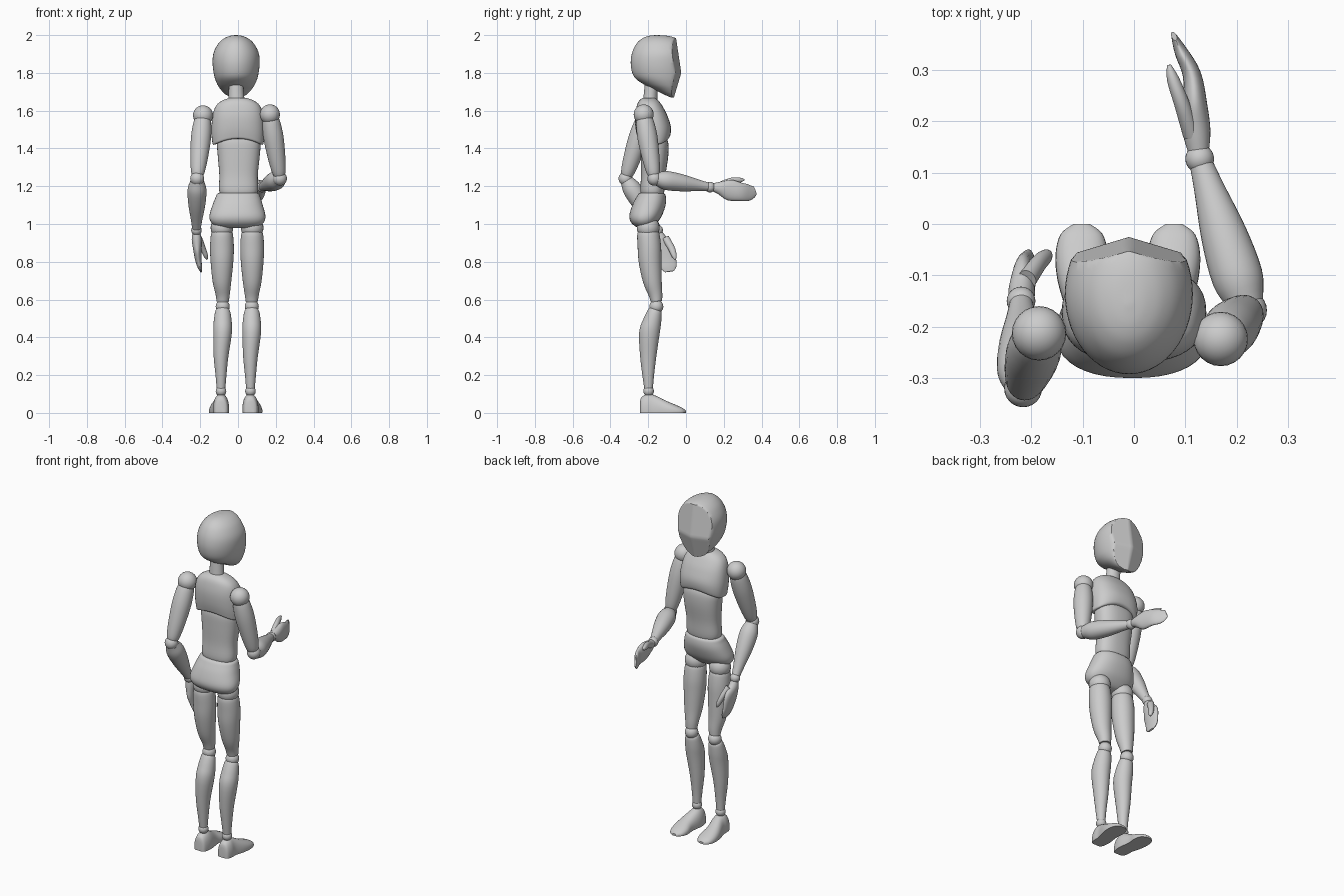
import bpy, bmesh, math
from mathutils import Vector


def spline(rows, sub):
    """Catmull-Rom interpolation of every column."""
    out = []
    n = len(rows)
    for i in range(n - 1):
        p = [rows[max(0, min(n - 1, i + k))] for k in (-1, 0, 1, 2)]
        for j in range(sub):
            t = j / sub
            out.append([0.5 * (2 * b + (c - a) * t + (2 * a - 5 * b + 4 * c - d) * t * t
                               + (3 * b - a - 3 * c + d) * t ** 3) for a, b, c, d in zip(*p)])
    out.append(list(rows[-1]))
    return out


def finish(bm, name, angle=40):
    bmesh.ops.recalc_face_normals(bm, faces=bm.faces)
    me = bpy.data.meshes.new(name)
    bm.to_mesh(me)
    bm.free()
    ob = bpy.data.objects.new(name, me)
    bpy.context.collection.objects.link(ob)
    bpy.ops.object.select_all(action='DESELECT')
    ob.select_set(True)
    bpy.context.view_layer.objects.active = ob
    bpy.ops.object.shade_smooth_by_angle(angle=math.radians(angle))
    return ob


def loft(name, rows, side=(1, 0, 0), tangent=None, segs=28, sub=4, power=2.0, shape=None):
    """Skin elliptical rings (x, y, z, half width along side, half depth)."""
    rows = spline(rows, sub)
    bm = bmesh.new()
    rings = []
    for i, (x, y, z, a, b) in enumerate(rows):
        lo, hi = rows[max(0, i - 1)], rows[min(len(rows) - 1, i + 1)]
        t = Vector(tangent) if tangent else (Vector(hi[:3]) - Vector(lo[:3])).normalized()
        s = Vector(side)
        s = (s - t * s.dot(t)).normalized()
        d = t.cross(s)
        ring = []
        for k in range(segs):
            ang = 2 * math.pi * k / segs
            c, n = math.cos(ang), math.sin(ang)
            u = math.copysign(abs(c) ** (2 / power), c) * max(a, 0.001)
            v = math.copysign(abs(n) ** (2 / power), n) * max(b, 0.001)
            co = Vector((x, y, z)) + s * u + d * v
            ring.append(bm.verts.new(shape(co) if shape else co))
        rings.append(ring)
    for r, q in zip(rings, rings[1:]):
        for k in range(segs):
            m = (k + 1) % segs
            bm.faces.new((r[k], r[m], q[m], q[k]))
    bm.faces.new(rings[0])
    bm.faces.new(rings[-1])
    return finish(bm, name)


def body(name, rows, **kw):
    """Horizontal rings given as (x centre, z, half width, y back, y front)."""
    return loft(name, [(x, (b + f) / 2, z, w, (f - b) / 2) for x, z, w, b, f in rows],
                tangent=(0, 0, 1), **kw)


def limb(name, p0, p1, profile, side=(1, 0, 0)):
    p0, p1 = Vector(p0), Vector(p1)
    loft(name, [(*p0.lerp(p1, t), r, r) for t, r in profile], side=side)


def ball(name, loc, r):
    bm = bmesh.new()
    bmesh.ops.create_uvsphere(bm, u_segments=24, v_segments=14, radius=r)
    bmesh.ops.translate(bm, verts=bm.verts, vec=loc)
    finish(bm, name)


# head with a two-plane flat face
def face(co):
    z = co.z
    front = -0.025 - (0.15 * (z - 1.8) if z > 1.8 else 0.3 * (1.8 - z))
    co.y = min(co.y, front - 0.3 * abs(co.x + 0.01))
    return co


body("head", [(-.01, 1.67, .02, -.08, -.055), (-.01, 1.685, .055, -.115, -.04), (-.01, 1.71, .08, -.165, -.015),
              (-.01, 1.74, .1, -.225, 0), (-.01, 1.78, .115, -.275, .015), (-.01, 1.84, .124, -.292, .02),
              (-.01, 1.9, .121, -.287, .015), (-.01, 1.95, .098, -.265, -.01), (-.01, 1.98, .068, -.235, -.045),
              (-.01, 1.995, .035, -.2, -.09), (-.01, 2.0, .005, -.16, -.15)], segs=56, sub=5, shape=face)
loft("neck", [(-.006, -.19, 1.62, .046, .04), (-.009, -.188, 1.68, .041, .036), (-.011, -.18, 1.78, .036, .034)])


# chest, its lower rim arched upwards in the middle
def arch(co):
    f = max(0, (1.56 - co.z) / 0.14)
    co.z += 0.035 * f * max(0, 1 - (co.x / .13) ** 2)
    return co


body("chest", [(0, 1.415, .09, -.225, -.125), (0, 1.418, .128, -.252, -.096), (0, 1.44, .137, -.26, -.083),
               (0, 1.5, .141, -.268, -.08), (0, 1.57, .135, -.27, -.097), (0, 1.62, .12, -.262, -.122),
               (0, 1.65, .09, -.25, -.143), (0, 1.668, .045, -.23, -.165)], power=2.4, segs=40, shape=arch)
body("abdomen", [(.003, 1.135, .05, -.205, -.155), (.003, 1.15, .088, -.232, -.125), (.003, 1.18, .103, -.242, -.114),
                 (.003, 1.26, .102, -.238, -.108), (.004, 1.36, .111, -.24, -.094), (.004, 1.43, .115, -.24, -.094),
                 (.004, 1.47, .1, -.23, -.11)], power=2.4, segs=36)
body("pelvis", [(-.003, .978, .07, -.24, -.2), (-.003, .986, .11, -.266, -.175), (-.003, 1.01, .14, -.292, -.15),
                (-.003, 1.045, .148, -.3, -.127), (-.002, 1.1, .133, -.284, -.108), (0, 1.14, .119, -.264, -.106),
                (0, 1.162, .107, -.248, -.116), (0, 1.168, .07, -.22, -.15)], power=2.3, segs=40)

# legs and feet, repeated for both sides
for label, s in (("left", -1), ("right", 1)):
    hip, knee, ankle = -.005 + .08 * s, -.004 + .077 * s, -.012 + .078 * s
    ball(label + "_hip_joint", (hip, -.2, .98), .06)
    loft(label + "_thigh", [(hip, -.2, .965, .044, .045), (hip, -.2, .95, .057, .058), (hip, -.194, .88, .063, .062),
                            (hip, -.19, .8, .06, .06), (hip, -.178, .7, .05, .05), (knee, -.162, .63, .038, .037),
                            (knee, -.156, .59, .032, .03)])
    ball(label + "_knee_joint", (knee, -.157, .563), .037)
    loft(label + "_shin", [(knee, -.16, .55, .03, .03), (knee, -.165, .535, .04, .038), (knee, -.18, .48, .048, .049),
                           (knee + .1 * (ankle - knee), -.194, .42, .049, .054), (ankle, -.2, .3, .039, .043),
                           (ankle, -.2, .2, .029, .031), (ankle, -.198, .13, .023, .023)])
    ball(label + "_ankle_joint", (ankle, -.198, .115), .028)
    toe = ankle + .012 * s
    loft(label + "_foot", [(ankle, -.243, .012, .02, .05), (ankle, -.235, .012, .034, .072),
                           (ankle, -.205, .012, .042, .088), (ankle, -.17, .012, .043, .083),
                           (toe, -.11, .01, .047, .056), (toe, -.06, .008, .051, .037),
                           (toe, -.02, .006, .041, .021), (toe, 0, .004, .016, .008)],
         tangent=(0, 1, 0), power=2.3, shape=lambda c: Vector((c.x, c.y, max(c.z, 0))))

# arms: one hangs down, one reaches forward
upper = [(0, .034), (.12, .047), (.35, .053), (.65, .047), (.88, .037), (.97, .027)]
lower = [(0, .03), (.06, .037), (.22, .05), (.5, .045), (.8, .03), (.96, .023)]
arms = {"left": ((-.185, -.213, 1.575), (-.216, -.32, 1.24), (-.22, -.15, .967)),
        "right": ((.169, -.224, 1.58), (.222, -.168, 1.24), (.128, .127, 1.195))}
for label, (shoulder, elbow, wrist) in arms.items():
    ball(label + "_shoulder_joint", shoulder, .053)
    limb(label + "_upper_arm", shoulder, elbow, upper)
    ball(label + "_elbow_joint", elbow, .037)
    limb(label + "_forearm", elbow, wrist, lower)
    ball(label + "_wrist_joint", wrist, .028)

# mitten hands with thumbs
loft("right_hand", [(.126, .14, 1.195, .02, .02), (.122, .18, 1.19, .035, .027), (.119, .23, 1.18, .055, .024),
                    (.113, .29, 1.17, .048, .018), (.092, .335, 1.167, .043, .013), (.078, .366, 1.178, .024, .005)],
     side=(0, 0, 1))
loft("right_thumb", [(.113, .175, 1.2, .02, .018), (.093, .235, 1.226, .018, .015), (.076, .282, 1.232, .014, .012),
                     (.068, .31, 1.234, .004, .004)], side=(0, 0, 1))
loft("left_hand", [(-.22, -.145, .955, .02, .02), (-.219, -.135, .92, .034, .026), (-.216, -.115, .87, .054, .022),
                   (-.21, -.1, .81, .048, .017), (-.202, -.092, .772, .043, .012), (-.195, -.088, .748, .024, .005)],
     side=(0, 1, 0))
loft("left_thumb", [(-.208, -.108, .925, .02, .018), (-.186, -.077, .872, .018, .015), (-.171, -.063, .833, .014, .012),
                    (-.164, -.057, .812, .004, .004)], side=(0, 1, 0))
